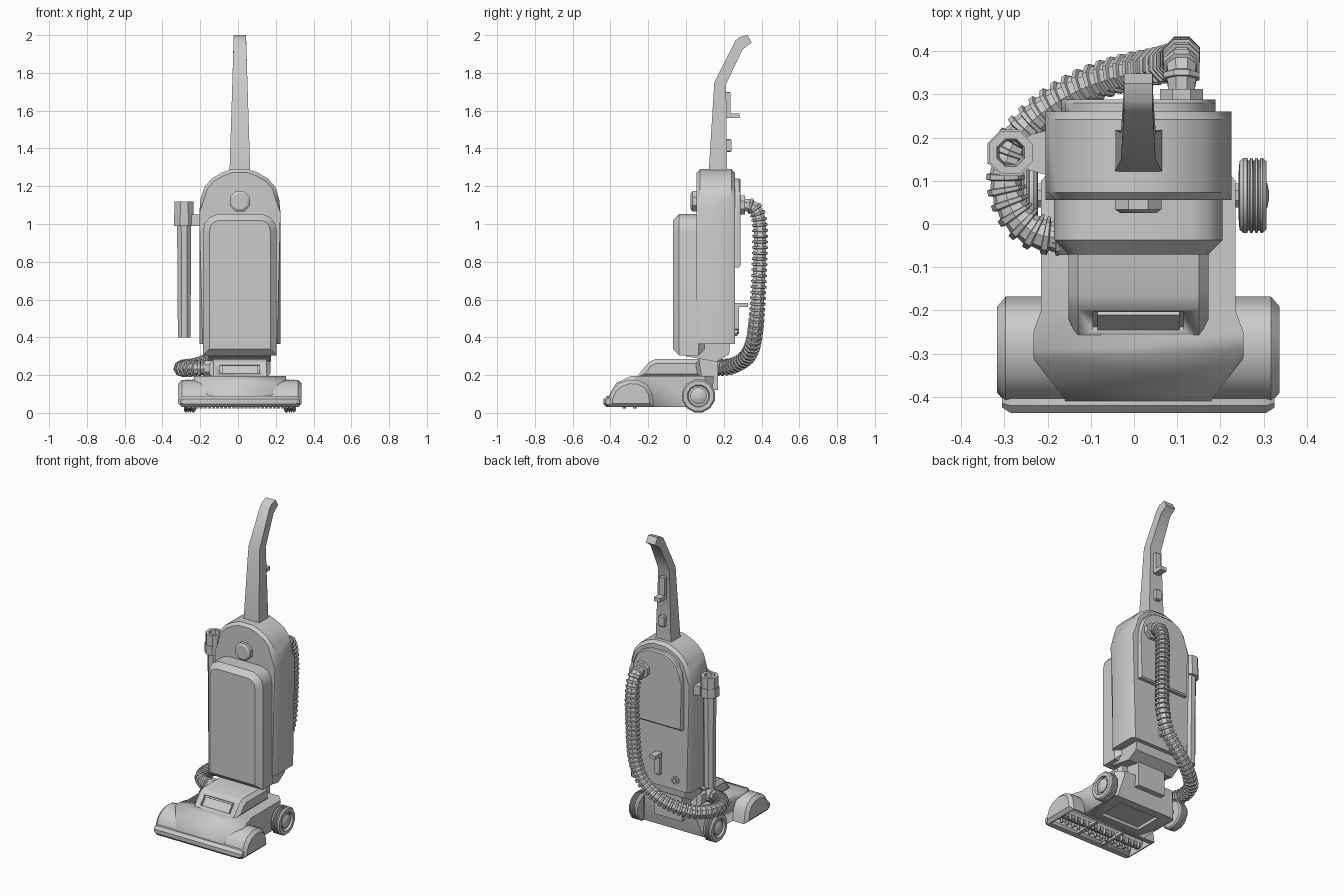
import bpy, bmesh, math
from mathutils import Vector

if "Cube" in bpy.data.objects:
    bpy.data.objects.remove(bpy.data.objects["Cube"])

CX = 0.01  # the machine's mid-plane


def place(axis, u, v, h):
    return {'x': Vector((h, u, v)), 'y': Vector((u, h, v)), 'z': Vector((u, v, h))}[axis]


def finish(name, bm, angle=35):
    bmesh.ops.translate(bm, verts=bm.verts, vec=(CX, 0, 0))
    bmesh.ops.recalc_face_normals(bm, faces=bm.faces)
    me = bpy.data.meshes.new(name)
    bm.to_mesh(me)
    bm.free()
    ob = bpy.data.objects.new(name, me)
    bpy.context.collection.objects.link(ob)
    bpy.ops.object.select_all(action='DESELECT')
    ob.select_set(True)
    bpy.context.view_layer.objects.active = ob
    bpy.ops.object.shade_smooth_by_angle(angle=math.radians(angle))
    return ob


def prism(name, pts, axis, a, b, bevel=0, flat_bottom=False):
    """Extrude a 2D outline along an axis, optionally chamfering the cap rims."""
    bm = bmesh.new()
    n = len(pts)
    caps = [[bm.verts.new(place(axis, u, v, h)) for u, v in pts] for h in (a, b)]
    faces = [bm.faces.new(c) for c in caps]
    for i in range(n):
        j = (i + 1) % n
        bm.faces.new((caps[0][i], caps[0][j], caps[1][j], caps[1][i]))
    if bevel:
        low = min(v for _, v in pts) + 1e-4
        rims = [e for f in faces for e in f.edges
                if not (flat_bottom and all(v.co.z < low for v in e.verts))]
        bmesh.ops.bevel(bm, geom=rims, offset=bevel, segments=1, affect='EDGES')
    return finish(name, bm)


def box(name, x0, x1, y0, y1, z0, z1, bevel=0):
    return prism(name, [(x0, y0), (x1, y0), (x1, y1), (x0, y1)], 'z', z0, z1, bevel)


def lathe(name, prof, axis, loc, segs=8, closed=False):
    """Revolve (radius, height) points around an axis."""
    bm = bmesh.new()
    rings = []
    for r, h in prof:
        t = [(i + .5) * 2 * math.pi / segs for i in range(segs)]
        rings.append([bm.verts.new(place(axis, r * math.cos(k), r * math.sin(k), h) + Vector(loc)) for k in t])
    pairs = list(zip(rings, rings[1:]))
    if closed:
        pairs.append((rings[-1], rings[0]))
    else:
        bm.faces.new(rings[0])
        bm.faces.new(rings[-1])
    for p, q in pairs:
        for i in range(segs):
            j = (i + 1) % segs
            bm.faces.new((p[i], p[j], q[j], q[i]))
    return finish(name, bm)


def boolean(ob, cutter, op='DIFFERENCE', keep=False):
    m = ob.modifiers.new('cut', 'BOOLEAN')
    m.object, m.operation, m.solver = cutter, op, 'EXACT'
    bpy.context.view_layer.objects.active = ob
    bpy.ops.object.modifier_apply(modifier=m.name)
    if not keep:
        bpy.data.objects.remove(cutter)


def mirrored(half):
    return half + [(-x, z) for x, z in reversed(half)]


# Upright body, dust-bag cover and rear panel
prism('main_body', mirrored([(.215, .365), (.215, 1.06), (.208, 1.13), (.188, 1.195), (.15, 1.24), (.095, 1.272), (.045, 1.29)]),
      'y', .055, .26, .018, True)
prism('bag_cover', mirrored([(.195, .305), (.195, .96), (.186, 1.005), (.162, 1.035), (.12, 1.052)]),
      'y', -.07, .1, .033)
prism('rear_panel', mirrored([(.178, .77), (.178, 1.06), (.168, 1.13), (.145, 1.185), (.11, 1.22), (.06, 1.242)]),
      'y', .25, .288, .008)
lathe('front_knob', [(.058, .06), (.058, .034), (.045, .025)], 'y', (0, 0, 1.12))

# Handle, tapering in width towards the grip
handle = prism('handle', [(.12, 1.27), (.15, 1.75), (.262, 1.972), (.285, 1.99), (.325, 2.0), (.348, 1.96),
                          (.30, 1.925), (.212, 1.74), (.218, 1.27)], 'x', -.055, .055)
for v in handle.data.vertices:
    v.co.x = CX + (v.co.x - CX) * (1 - .4 * min(1, (v.co.z - 1.27) / .7))
box('cord_hook_plate', -.02, .02, .2, .235, 1.58, 1.70, .005)
box('cord_hook_lip', -.022, .022, .2, .283, 1.56, 1.585)
box('power_switch', -.02, .02, .2, .24, 1.38, 1.45, .006)

# Rear lower hook and button
box('lower_hook_plate', -.018, .018, .25, .28, .44, .57, .005)
box('lower_hook_lip', -.02, .02, .25, .328, .56, .582)
lathe('rear_button', [(.024, .25), (.024, .272), (.014, .272), (.014, .28)], 'y', (-.12, 0, .43))

# Neck joining body and floor head
prism('lower_body', [(0, .38), (0, .3), (.16, .27), (.228, .31), (.235, .38)], 'x', -.165, .165)
box('neck', -.1, .1, .07, .17, .12, .3)

# Floor head: domed nozzle and base housing
head = prism('nozzle_head', [(-.412, .03), (-.408, .08), (-.388, .125), (-.352, .158), (-.30, .175), (-.25, .172),
                             (-.205, .15), (-.18, .105), (-.168, .03)], 'x', -.327, .327, .02)
base = prism('base_housing', [(-.418, .03), (-.41, .09), (-.368, .16), (-.29, .195), (.145, .195), (.145, .16),
                              (.115, .03)], 'x', -.4, .4)
plan = prism('plan_cutter', mirrored([(.165, -.43), (.17, -.405), (.243, -.31), (.243, -.25), (.225, -.2), (.225, .1), (.18, .15)]),
             'z', 0, .3)
boolean(base, plan, 'INTERSECT')
boolean(base, box('panel_cutter', -.14, .14, -.12, .06, 0, .05))
slot = box('slot_cutter', -.3, .3, -.39, -.2, 0, .11)
boolean(base, slot, keep=True)
boolean(head, slot)
lathe('front_bumper', [(.018, -.315), (.032, -.295), (.032, .295), (.018, .315)], 'x', (0, -.408, .06))

# Motor hood with a recessed window
hood = prism('motor_hood', [(-.265, .185), (-.198, .268), (-.165, .284), (.07, .284), (.085, .185)], 'x', -.162, .162, .022)
boolean(hood, prism('window_cutter', [(-.261, .220), (-.215, .276), (-.196, .252), (-.238, .199)], 'x', -.105, .105))
prism('window', [(-.246, .205), (-.21, .25), (-.19, .24), (-.23, .195)], 'x', -.095, .095)

# Brush roller, studs and slot dividers
lathe('brush_roller', [(.032, -.3), (.032, .3)], 'x', (0, -.3, .072), 10)
for i in range(26):
    x = -.27 + i * .0216
    lathe('brush_tuft', [(.009, .022), (.011, .06)], 'z', (x, -.3 + .028 * (-1) ** i, 0), 6)
for x in (-.1, .1):
    box('slot_divider', x - .01, x + .01, -.4, -.19, .03, .05)

# Rear wheels with grooved tyres and domed hubs
for side in (-1, 1):
    tyre = [(.055, .232), (.082, .234), (.09, .243)]
    for h in (.252, .264, .276):
        tyre += [(.09, h), (.084, h + .002), (.084, h + .005), (.09, h + .007)]
    tyre += [(.09, .287), (.082, .296), (.06, .296), (.055, .28), (.045, .28), (.045, .29), (.03, .298), (.012, .302)]
    lathe('wheel', [(r, side * h) for r, h in tyre], 'x', (0, .066, .09), 12)
    lathe('axle', [(.03, side * .2), (.03, side * .24)], 'x', (0, .066, .09))

# Wand with open socket, held by a bracket
wand = (-.295, .165, 0)
lathe('wand', [(.036, .4), (.041, 1.05), (.054, 1.05), (.054, 1.12), (.034, 1.12), (.028, .4)], 'z', wand, closed=True)
lathe('wand_bracket_ring', [(.058, .99), (.058, 1.05), (.038, 1.05), (.038, .99)], 'z', wand, closed=True)
prism('wand_bracket_arm', [(-.255, .125), (-.2, .11), (-.2, .22), (-.255, .205)], 'z', .99, 1.05)

# Hose fittings
lathe('hose_socket', [(.054, .27), (.054, .312), (.034, .312), (.034, .345)], 'y', (.1, 0, 1.1))
lathe('hose_inlet', [(.045, -.15), (.045, -.185), (.034, -.185), (.034, -.2)], 'x', (0, -.03, .235))


def smooth_path(pts, steps=40):
    p = [Vector(q) for q in pts]
    p = [2 * p[0] - p[1]] + p + [2 * p[-1] - p[-2]]
    out = []
    for a, b, c, d in zip(p, p[1:], p[2:], p[3:]):
        for k in range(steps):
            t = k / steps
            out.append(.5 * (2 * b + (c - a) * t + (2 * a - 5 * b + 4 * c - d) * t * t + (3 * b - a - 3 * c + d) * t ** 3))
    return out + [p[-2]]


def ribbed_hose(name, pts, pitch=.03, segs=8):
    path = smooth_path(pts)
    dist = [0]
    for a, b in zip(path, path[1:]):
        dist.append(dist[-1] + (b - a).length)
    count = round(dist[-1] / pitch)
    rib = [(0, .034), (.5, .037), (.55, .045), (.9, .045)]
    bm = bmesh.new()
    k, side, prev = 0, Vector((1, 0, 0)), None
    for n in range(count):
        for f, r in rib:
            s = (n + f) / count * dist[-1]
            while k < len(path) - 2 and dist[k + 1] < s:
                k += 1
            tan = (path[k + 1] - path[k]).normalized()
            c = path[k].lerp(path[k + 1], (s - dist[k]) / (dist[k + 1] - dist[k]))
            side = (side - tan * side.dot(tan)).normalized()
            up = tan.cross(side)
            ring = []
            for i in range(segs):
                t = (i + .5) * 2 * math.pi / segs
                ring.append(bm.verts.new(c + r * (side * math.cos(t) + up * math.sin(t))))
            if prev:
                for i in range(segs):
                    j = (i + 1) % segs
                    bm.faces.new((prev[i], prev[j], ring[j], ring[i]))
            else:
                bm.faces.new(ring)
            prev = ring
    bm.faces.new(prev)
    return finish(name, bm, 30)


# Ribbed hose: down the back, round the left side and into the hood
ribbed_hose('hose', [(.1, .32, 1.1), (.1, .365, 1.08), (.1, .39, 1.0), (.1, .39, .81), (.09, .378, .56),
                     (.04, .365, .42), (-.05, .345, .335), (-.14, .31, .285), (-.23, .25, .25), (-.29, .18, .24),
                     (-.307, .1, .235), (-.285, .025, .235), (-.235, -.02, .235), (-.175, -.03, .235)])
